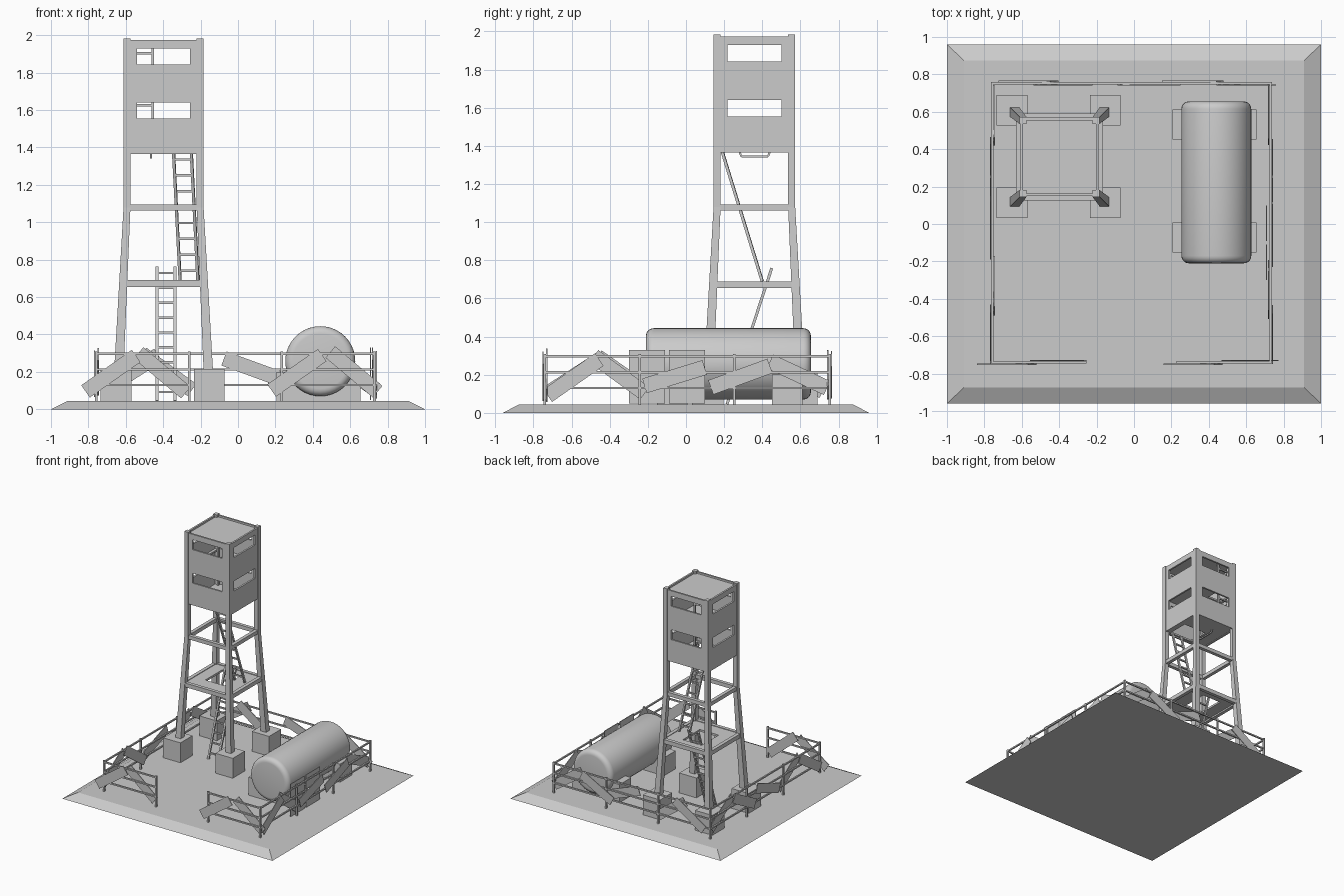
import bpy, bmesh, math
from mathutils import Vector, Matrix

if "Cube" in bpy.data.objects:
    bpy.data.objects.remove(bpy.data.objects["Cube"])

CX, CY = -0.398, 0.3585      # tower axis


def finish(name, bm):
    bmesh.ops.recalc_face_normals(bm, faces=bm.faces)
    me = bpy.data.meshes.new(name)
    bm.to_mesh(me)
    bm.free()
    ob = bpy.data.objects.new(name, me)
    bpy.context.collection.objects.link(ob)
    return ob


def add_box(bm, lo, hi, mat=Matrix()):
    lo, hi = Vector(lo), Vector(hi)
    size = hi - lo
    m = mat @ Matrix.Translation((lo + hi) / 2) @ Matrix.Diagonal((*size, 1))
    bmesh.ops.create_cube(bm, size=1, matrix=m)


def add_bar(bm, a, b, t):
    a, b = Vector(a), Vector(b)
    d = b - a
    m = Matrix.Translation(a) @ d.to_track_quat('Z', 'Y').to_matrix().to_4x4()
    add_box(bm, (-t / 2, -t / 2, 0), (t / 2, t / 2, d.length), m)


def add_loft(bm, rings):
    rows = [[bm.verts.new(p) for p in r] for r in rings]
    for a, b in zip(rows, rows[1:]):
        for i in range(len(a)):
            j = (i + 1) % len(a)
            bm.faces.new((a[i], a[j], b[j], b[i]))
    bm.faces.new(rows[0])
    bm.faces.new(rows[-1])


def rect(x, y, z):
    return [(-x, -y, z), (x, -y, z), (x, y, z), (-x, y, z)]


def holed_slab(name, half, hole, z0, z1):
    """Square slab around the tower axis with a rectangular opening."""
    x0, x1, y0, y1 = CX - half, CX + half, CY - half, CY + half
    a0, a1, b0, b1 = hole
    bm = bmesh.new()
    add_box(bm, (x0, y0, z0), (x1, b0, z1))
    add_box(bm, (x0, b1, z0), (x1, y1, z1))
    add_box(bm, (x0, b0, z0), (a0, b1, z1))
    add_box(bm, (a1, b0, z0), (x1, b1, z1))
    return finish(name, bm)


def ring(name, half, width, z0, z1):
    h = half - width
    return holed_slab(name, half, (CX - h, CX + h, CY - h, CY + h), z0, z1)


def ladder(name, bottom, top, width, n):
    b, t = Vector(bottom), Vector(top)
    side = Vector((width / 2, 0, 0))
    bm = bmesh.new()
    for s in (-1, 1):
        add_bar(bm, b + s * side, t + s * side, 0.015)
    for i in range(n):
        p = b.lerp(t, (i + 0.6) / n)
        add_bar(bm, p - side, p + side, 0.012)
    return finish(name, bm)


# sloped ground slab
bm = bmesh.new()
add_loft(bm, [rect(1, 0.96, 0), rect(0.91, 0.875, 0.045)])
finish("base_slab", bm)

# tower footings and kinked legs
for i, (sx, sy) in enumerate(((-1, -1), (1, -1), (1, 1), (-1, 1))):
    bm = bmesh.new()
    fx, fy = CX - 0.005 + sx * 0.249, CY + 0.002 + sy * 0.247
    add_box(bm, (fx - 0.082, fy - 0.082, 0.04), (fx + 0.082, fy + 0.082, 0.216))
    finish(f"footing_{i}", bm)
    bm = bmesh.new()
    rings = []
    for z, o, n in ((0.21, 0.264, 0.214), (1.08, 0.214, 0.177), (1.983, 0.214, 0.177)):
        rings.append([(CX + sx * x, CY + sy * y, z)
                      for x, y in ((n, n), (o, n), (o, o), (n, o))])
    add_loft(bm, rings)
    finish(f"tower_leg_{i}", bm)

# cross beams, landing, cabin floors and roof
ring("upper_beams", 0.21, 0.03, 1.062, 1.094)
ring("landing_beams", 0.233, 0.03, 0.655, 0.69)
holed_slab("landing_floor", 0.22, (-0.5, -0.32, 0.27, 0.5), 0.668, 0.685)
holed_slab("cabin_lower_floor", 0.205, (-0.46, -0.24, 0.18, 0.36), 1.37, 1.385)
holed_slab("cabin_upper_floor", 0.205, (-0.57, -0.44, 0.42, 0.55), 1.675, 1.69)
bm = bmesh.new()
add_box(bm, (CX - 0.205, CY - 0.205, 1.945), (CX + 0.205, CY + 0.205, 1.96))
finish("cabin_roof", bm)

# cabin walls: each with two window slots
for k in range(4):
    m = Matrix.Translation((CX, CY, 0)) @ Matrix.Rotation(k * math.pi / 2, 4, 'Z')
    bm = bmesh.new()
    for s in (-1, 1):
        xs = sorted((s * 0.141, s * 0.205))
        add_box(bm, (xs[0], -0.21, 1.365), (xs[1], -0.195, 1.975), m)
    for z0, z1 in ((1.365, 1.555), (1.64, 1.843), (1.928, 1.975)):
        add_box(bm, (-0.141, -0.21, z0), (0.141, -0.195, z1), m)
    finish(f"cabin_wall_{k}", bm)

# ladders and hatch handle
ladder("lower_ladder", (-0.385, 0.215, 0.045), (-0.385, 0.45, 0.76), 0.095, 9)
ladder("upper_ladder", (-0.262, 0.40, 0.69), (-0.297, 0.19, 1.37), 0.095, 8)
ladder("cabin_ladder", (-0.508, 0.53, 1.385), (-0.508, 0.53, 1.94), 0.105, 6)
bm = bmesh.new()
pts = [(-0.465, 0.28, 1.37), (-0.465, 0.29, 1.345), (-0.465, 0.43, 1.345), (-0.465, 0.44, 1.37)]
for a, b in zip(pts, pts[1:]):
    add_bar(bm, a, b, 0.01)
finish("hatch_handle", bm)

# tank with rounded rims, on two plinths
bm = bmesh.new()
R, r, y0, y1, N = 0.187, 0.04, -0.21, 0.655, 40
prof = []
for i in range(6):
    a = i / 5 * math.pi / 2
    prof.append((R - r + r * math.sin(a), y0 + r - r * math.cos(a)))
prof += [(q, y0 + y1 - y) for q, y in reversed(prof)]
add_loft(bm, [[(0.44 + q * math.cos(2 * math.pi * j / N), y, 0.257 + q * math.sin(2 * math.pi * j / N))
               for j in range(N)] for q, y in prof])
tank = finish("tank", bm)
bpy.context.view_layer.objects.active = tank
tank.select_set(True)
bpy.ops.object.shade_smooth_by_angle(angle=math.radians(40))
for i, y in enumerate((-0.073, 0.532)):
    bm = bmesh.new()
    add_box(bm, (0.205, y - 0.08, 0.04), (0.655, y + 0.08, 0.2))
    finish(f"tank_plinth_{i}", bm)

# fence: four posts a side, three rails, gate gap at the front
X, Y = (-0.757, -0.261, 0.234, 0.73), (-0.74, -0.243, 0.253, 0.753)
bm = bmesh.new()
posts = {(x, y) for x in X for y in (Y[0], Y[3])} | {(x, y) for x in (X[0], X[3]) for y in Y}
for x, y in sorted(posts):
    add_box(bm, (x - 0.007, y - 0.007, 0.04), (x + 0.007, y + 0.007, 0.31))
finish("fence_posts", bm)
bm = bmesh.new()
runs = [((X[0], Y[0]), (X[1], Y[0])), ((X[2], Y[0]), (X[3], Y[0])), ((X[0], Y[3]), (X[3], Y[3])),
        ((X[0], Y[0]), (X[0], Y[3])), ((X[3], Y[0]), (X[3], Y[3]))]
for (ax, ay), (bx, by) in runs:
    for z in (0.13, 0.213, 0.297):
        add_bar(bm, (ax, ay, z), (bx, by, z), 0.012)
finish("fence_rails", bm)

# crooked boards: position along the side, height, tilt, outside(1)/inside(-1)
sides = {
    "front": [(-0.68, 0.19, 35, 1), (-0.405, 0.195, -40, -1), (0.315, 0.195, 35, 1), (0.62, 0.2, -40, -1)],
    "rear": [(-0.565, 0.2, 33, 1), (-0.38, 0.2, -36, -1), (0.08, 0.215, -20, -1), (0.315, 0.2, 28, 1), (0.6, 0.2, -35, -1)],
    "right": [(-0.59, 0.185, 35, 1), (-0.35, 0.2, -36, -1), (-0.06, 0.19, 17, 1), (0.285, 0.19, 20, 1), (0.59, 0.2, -25, -1)],
    "left": [(-0.59, 0.19, 33, 1), (-0.33, 0.2, -35, -1), (-0.02, 0.19, 20, 1), (0.3, 0.2, 28, 1), (0.58, 0.2, -32, -1)],
}
for side, boards in sides.items():
    for i, (u, z, tilt, out) in enumerate(boards):
        d = out * 0.01
        if side in ("front", "rear"):
            y = Y[0] - d if side == "front" else Y[3] + d
            m = Matrix.Translation((u, y, z)) @ Matrix.Rotation(-math.radians(tilt), 4, 'Y')
        else:
            x = X[0] - d if side == "left" else X[3] + d
            m = (Matrix.Translation((x, u, z)) @ Matrix.Rotation(math.pi / 2, 4, 'Z')
                 @ Matrix.Rotation(-math.radians(tilt), 4, 'Y'))
        bm = bmesh.new()
        add_box(bm, (-0.165, -0.003, -0.04), (0.165, 0.003, 0.04), m)
        finish(f"{side}_board_{i}", bm)

# upright sheets leaning inside the right fence
for i, y in enumerate((-0.3, -0.09)):
    bm = bmesh.new()
    add_box(bm, (0.706, y, 0.05), (0.712, y + 0.19, 0.33))
    finish(f"fence_sheet_{i}", bm)
